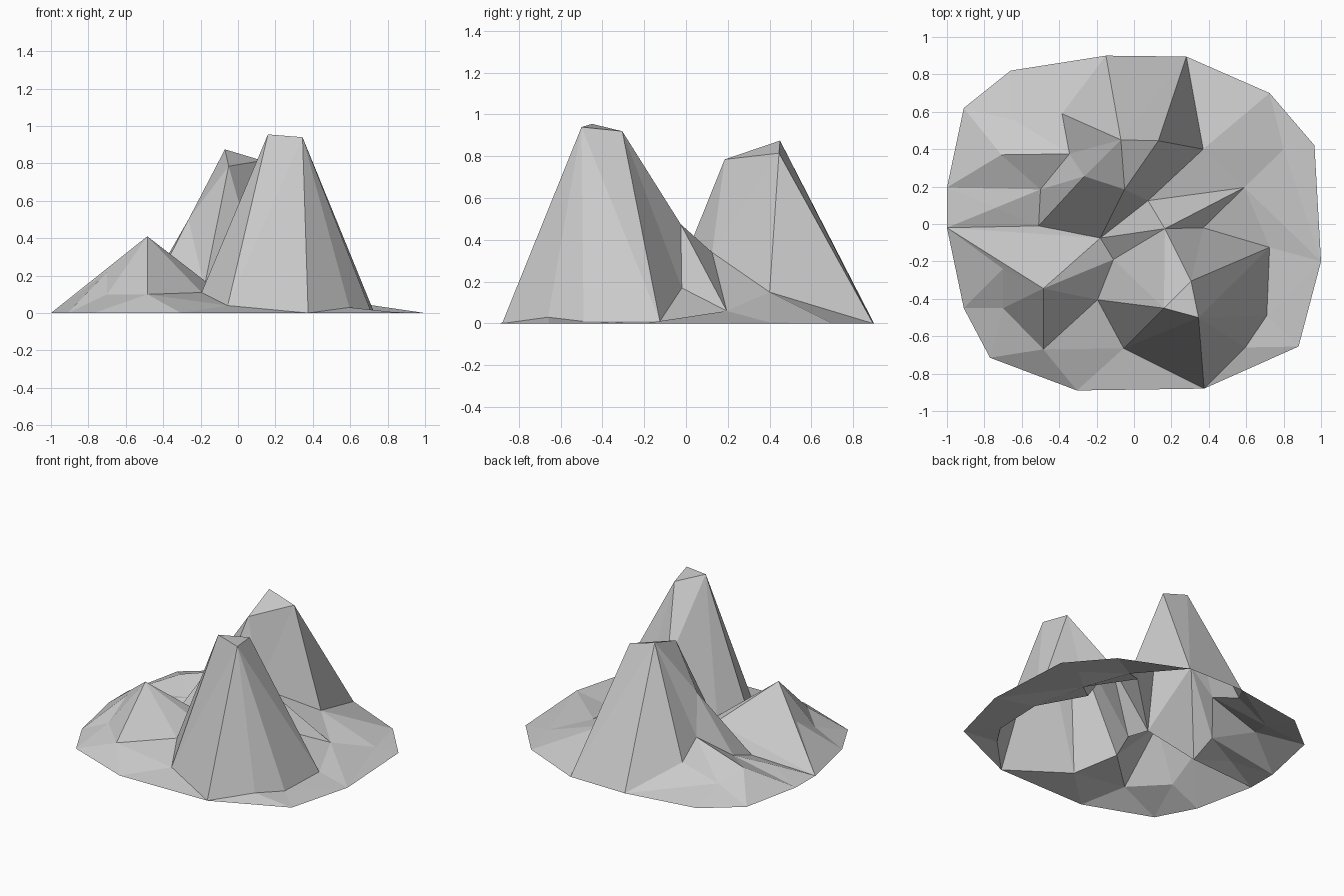
import bpy
from mathutils import Vector
from mathutils.geometry import delaunay_2d_cdt

cube = bpy.data.objects.get("Cube")
if cube:
    bpy.data.objects.remove(cube, do_unlink=True)

rock = bpy.data.materials.new("grey_rock")
rock.use_nodes = True
rock.diffuse_color = (0.6, 0.6, 0.6, 1)
rock.node_tree.nodes["Principled BSDF"].inputs["Base Color"].default_value = (0.6, 0.6, 0.6, 1)

# Ground outline, clockwise from the back, at ground level
shore = dict(zip("abcdefghijklmn", [
    (-.15, .9), (.28, .895), (.725, .7), (.965, .42), (1, -.2), (.88, -.655), (.375, -.88),
    (-.305, -.89), (-.77, -.715), (-.91, -.45), (-1, -.02), (-1, .195), (-.91, .62), (-.66, .82)]))

# Summits: back mountain A B C, front mountain D E F, small hill H
summits = {
    "A": (-.07, .45, .875), "B": (.13, .445, .815), "C": (-.05, .185, .785),
    "D": (.16, -.45, .955), "E": (.345, -.5, .94), "F": (.305, -.305, .92),
    "H": (-.485, -.345, .41)}

# Shoulders and feet of the back mountain
back_slopes = {
    "P": (-.385, .59, .165), "Q": (-.345, .375, .25), "R": (-.64, .555, .07),
    "S": (-.71, .37, .13), "T": (-.5, .185, .09), "U": (-.265, .255, .5),
    "V": (-.51, -.01, .02), "W": (-.18, -.075, .14), "I": (.37, .4, .15)}

# Saddle between the mountains, and the low ground on its side
saddle = {
    "X": (.075, .125, .34), "Y": (.165, -.025, .475), "J": (.59, .195, .06),
    "K": (.37, -.02, .17), "u": (.8, .4, .005)}

# Feet of the front mountain and of the small hill
front_slopes = {
    "L": (.725, -.125, .01), "M": (.71, -.49, .01), "N": (.595, -.66, .03),
    "o": (-.055, -.665, .04), "p": (-.195, -.405, .11), "q": (-.11, -.19, .12),
    "r": (-.485, -.67, .1), "s": (-.7, -.45, .1), "t": (-.7, -.24, .22)}

# Crease lines, each a path through named points
creases = [
    "abcdefghijklmna",
    # back mountain
    "ABCA", "aPQSTQ", "PAaR", "QAUC", "AbB", "BIbI", "BXC", "QUTVU", "PRS",
    "SlTkVW", "lV", "CWX", "WY", "nRm", "IcuI", "duJ", "IJ", "IX", "Tl", "RQ",
    # saddle
    "XYFKYJX", "YqWH", "JKL", "JL", "FLE", "YD", "Je", "Le",
    # front mountain
    "DEFD", "DoEgNE", "DpoghoD", "LMNf", "ME", "qpH", "qD", "qH", "fMe", "fg",
    # small hill
    "HrpH", "HstH", "HkW", "ktjsr", "sir", "rho", "Hk", "or",
]


def build_terrain(name, points, paths):
    """Triangulate the points along the creases and lift them to their heights."""
    ids = {key: i for i, key in enumerate(points)}
    spots = [Vector(p if len(p) == 3 else (*p, 0)) for p in points.values()]
    edges = {tuple(sorted((ids[a], ids[b])))
             for path in paths for a, b in zip(path, path[1:])}
    flat, _, faces, origins, _, _ = delaunay_2d_cdt(
        [s.xy for s in spots], sorted(edges), [], 1, 1e-5)
    verts = [(v.x, v.y, spots[o[0]].z if o else 0.05) for v, o in zip(flat, origins)]
    if not faces:
        faces = delaunay_2d_cdt([s.xy for s in spots], sorted(edges), [], 0, 1e-5)[2]
    mesh = bpy.data.meshes.new(name)
    mesh.from_pydata(verts, [], faces)
    mesh.materials.append(rock)
    obj = bpy.data.objects.new(name, mesh)
    bpy.context.collection.objects.link(obj)
    return obj


build_terrain("mountain_terrain",
              {**shore, **summits, **back_slopes, **saddle, **front_slopes}, creases)
